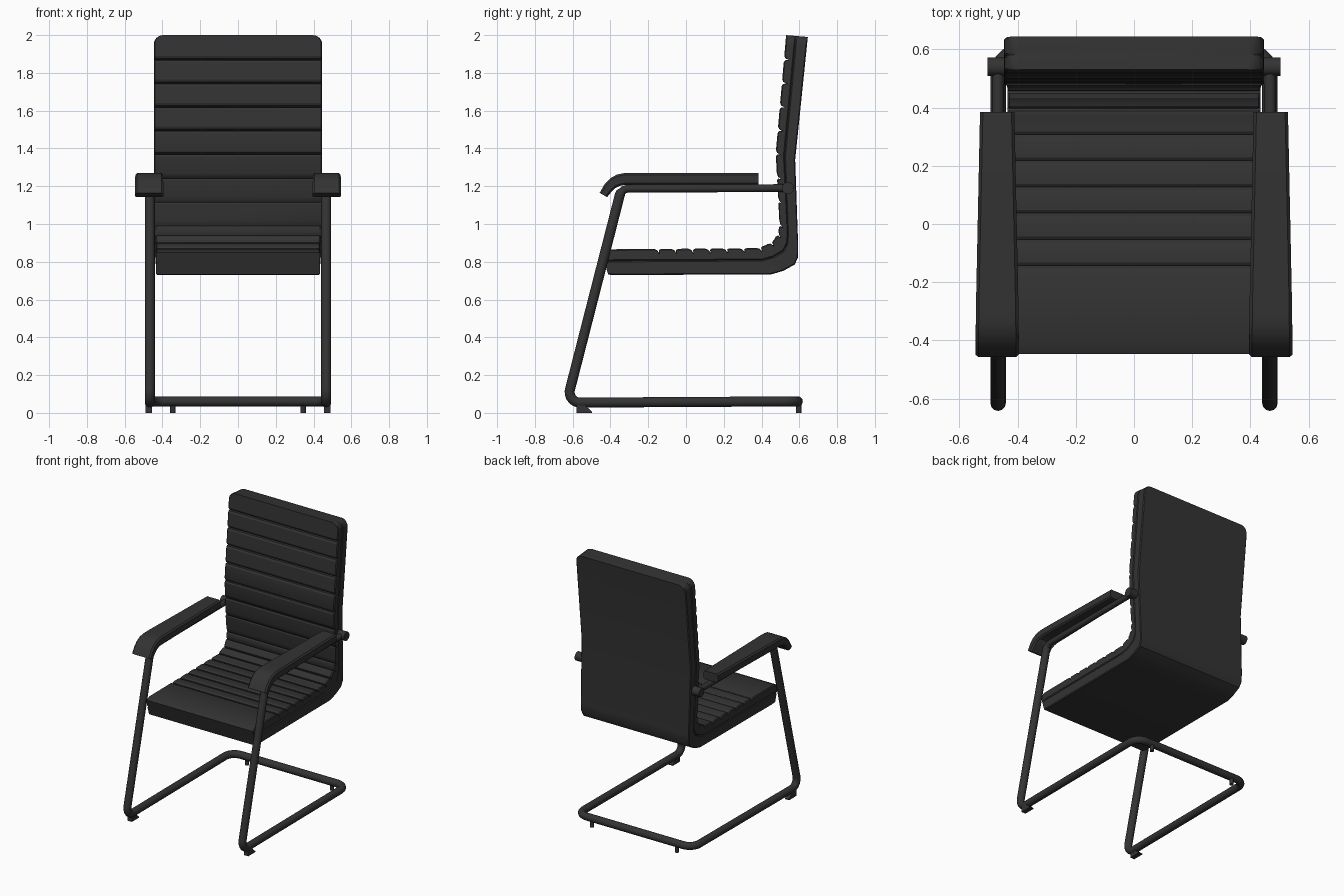
import bpy, bmesh, math
from mathutils import Vector

if "Cube" in bpy.data.objects:
    bpy.data.objects.remove(bpy.data.objects["Cube"])

mat = bpy.data.materials.new("dark charcoal")
mat.diffuse_color = (0.033, 0.033, 0.033, 1)
mat.use_nodes = True
mat.node_tree.nodes["Principled BSDF"].inputs["Base Color"].default_value = mat.diffuse_color


def finish(ob, angle=35):
    ob.data.materials.clear()
    ob.data.materials.append(mat)
    bpy.ops.object.select_all(action='DESELECT')
    ob.select_set(True)
    bpy.context.view_layer.objects.active = ob
    bpy.ops.object.shade_smooth_by_angle(angle=math.radians(angle))
    return ob


def to_object(name, bm):
    bmesh.ops.recalc_face_normals(bm, faces=bm.faces[:])
    me = bpy.data.meshes.new(name)
    bm.to_mesh(me)
    bm.free()
    ob = bpy.data.objects.new(name, me)
    bpy.context.collection.objects.link(ob)
    return ob


def loft(stations, cx=0.0, ch=0.01):
    """Chamfered box sections; each station is (outer yz, inner yz, half width)."""
    bm = bmesh.new()
    rings = []
    for f, b, w in stations:
        f, b = Vector(f), Vector(b)
        d = (b - f).normalized() * ch
        pts = [(-w + ch, f), (w - ch, f), (w, f + d), (w, b - d),
               (w - ch, b), (-w + ch, b), (-w, b - d), (-w, f + d)]
        rings.append([bm.verts.new((cx + x, p.x, p.y)) for x, p in pts])
    for r, q in zip(rings, rings[1:]):
        for i in range(8):
            j = (i + 1) % 8
            bm.faces.new((r[i], r[j], q[j], q[i]))
    bm.faces.new(rings[0])
    bm.faces.new(rings[-1])
    return bm


# Side profile of seat and back: padded face and rear face points (y, z)
FACE = [(-.447, .85), (-.41, .866), (.37, .872), (.42, .887), (.465, .915),
        (.488, .955), (.495, 1.0), (.475, 1.375), (.53, 2.0)]
REAR = [(-.412, .732), (-.38, .73), (.45, .733), (.515, .752), (.575, .785),
        (.592, .82), (.594, .88), (.578, 1.34), (.645, 1.99)]
FACE, REAR = [Vector(p) for p in FACE], [Vector(p) for p in REAR]
ARC = [0.0]
for a, b in zip(FACE, FACE[1:]):
    ARC.append(ARC[-1] + (b - a).length)
END = ARC[-1]
SEAMS = [.30 + .09 * i for i in range(7)] + [.905, .965] + \
        [ARC[6] + .125 * i for i in range(8)]


def at(s):
    i = max(k for k in range(len(ARC) - 1) if ARC[k] <= s + 1e-9)
    t = (s - ARC[i]) / (ARC[i + 1] - ARC[i])
    return FACE[i].lerp(FACE[i + 1], t), REAR[i].lerp(REAR[i + 1], t)


def width(s):
    w = .434 + .012 * min(1, max(0, (s - .9) / .2))
    r = .05
    k = s - (END - r)
    return w - (r - math.sqrt(max(0, r * r - k * k))) * .95 if k > 0 else w


def layer(name, t0, t1, grooved):
    samples = {round(s, 4): 0 for s in ARC[:-1]}
    for i in range(7):
        samples[END - .05 + .05 * math.sin(i * math.pi / 12)] = 0
    if grooved:
        for c in SEAMS:
            samples = {s: d for s, d in samples.items() if abs(s - c) > .018}
            for o, d in ((-.018, 0), (-.005, .007), (0, .024), (.005, .007), (.018, 0)):
                samples[c + o] = d
    st = []
    for s in sorted(samples):
        f, b = at(min(s, END))
        inward = (b - f).normalized() * samples[s]
        st.append((f.lerp(b, t0) + inward, f.lerp(b, t1), width(s)))
    return finish(to_object(name, loft(st, ch=.006)), 25)


layer("ribbed_cushion", 0, .45, True)
layer("backing_shell", .45, 1, False)


# Tubular cantilever frame
def fillet(pts, radii, n=7):
    out = [Vector(pts[0])]
    for a, p, c, r in zip(pts, pts[1:], pts[2:], radii):
        a, p, c = Vector(a), Vector(p), Vector(c)
        u, v = (a - p).normalized(), (c - p).normalized()
        half = u.angle(v) / 2
        k = r / math.tan(half)
        mid = p + (u + v).normalized() * (r / math.sin(half))
        e0, e1 = p + u * k - mid, p + v * k - mid
        for i in range(n + 1):
            out.append(mid + e0.lerp(e1, i / n).normalized() * r)
    return out + [Vector(pts[-1])]


X = .467
half = [(X, .53, 1.19), (X, -.342, 1.187), (X, -.632, .054), (X, .592, .061)]
path = fillet(half + [(-x, y, z) for x, y, z in reversed(half)],
              [.05, .055, .075, .075, .055, .05])
cu = bpy.data.curves.new("tube_frame", 'CURVE')
cu.dimensions = '3D'
cu.bevel_depth = .0265
cu.bevel_resolution = 4
cu.use_fill_caps = True
sp = cu.splines.new('POLY')
sp.points.add(len(path) - 1)
for q, p in zip(sp.points, path):
    q.co = (*p, 1)
    q.radius = .78 if p.z > 1.17 else 1
frame = bpy.data.objects.new("tube_frame", cu)
bpy.context.collection.objects.link(frame)
bpy.ops.object.select_all(action='DESELECT')
frame.select_set(True)
bpy.context.view_layer.objects.active = frame
bpy.ops.object.convert(target='MESH')
finish(bpy.context.view_layer.objects.active)


def cylinder(name, loc, r, depth, rot=(0, 0, 0)):
    bpy.ops.mesh.primitive_cylinder_add(vertices=24, radius=r, depth=depth,
                                        location=loc, rotation=rot)
    ob = bpy.context.object
    ob.name = name
    return finish(ob)


ARM = [((.385, 1.27), (.385, 1.208), .059), ((.34, 1.27), (.34, 1.208), .06),
       ((-.28, 1.27), (-.28, 1.208), .073), ((-.33, 1.269), (-.325, 1.206), .073),
       ((-.365, 1.262), (-.35, 1.202), .074), ((-.40, 1.243), (-.375, 1.19), .074),
       ((-.43, 1.212), (-.395, 1.17), .075), ((-.457, 1.165), (-.418, 1.142), .075)]

for side, sx in (("left", -1), ("right", 1)):
    # Armrest pad with a hollow underside
    bm = loft(ARM, sx * .47, ch=.01)
    bmesh.ops.recalc_face_normals(bm, faces=bm.faces[:])
    under = [f for f in bm.faces if f.normal.z < -.9]
    bmesh.ops.inset_region(bm, faces=under, thickness=.02)
    for v in {v for f in under for v in f.verts}:
        v.co.z += .03
    finish(to_object(side + "_armrest", bm), 40)
    # Pivot joining frame to back
    knob = cylinder(side + "_pivot", (sx * .468, .54, 1.19), .032, .072, (0, math.pi / 2, 0))
    # Front wedge foot
    bm = bmesh.new()
    prof = [(-.58, .045), (-.58, 0), (-.497, 0), (-.497, .006), (-.54, .045)]
    face = bm.faces.new([bm.verts.new((sx * .472 - .017, y, z)) for y, z in prof])
    ext = bmesh.ops.extrude_face_region(bm, geom=[face])
    bmesh.ops.translate(bm, vec=(.034, 0, 0),
                        verts=[g for g in ext["geom"] if isinstance(g, bmesh.types.BMVert)])
    finish(to_object(side + "_front_foot", bm))
    # Rear peg foot
    cylinder(side + "_rear_foot", (sx * .345, .597, .022), .014, .044)
